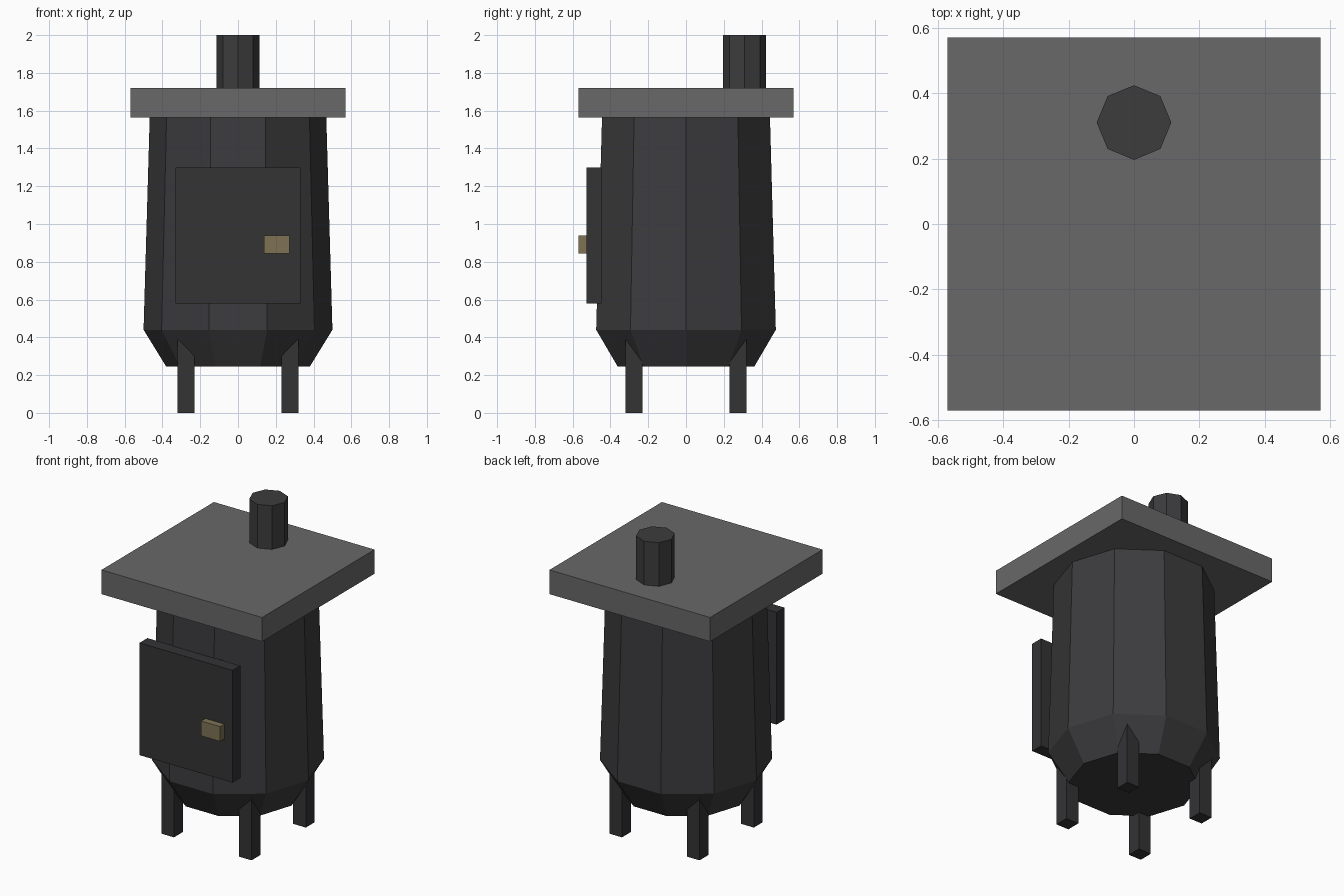
import bpy, bmesh
from math import sin, cos, tau

if "Cube" in bpy.data.objects:
    bpy.data.objects.remove(bpy.data.objects["Cube"])


def material(name, rgb):
    mat = bpy.data.materials.new(name)
    mat.diffuse_color = (*rgb, 1)
    mat.use_nodes = True
    mat.node_tree.nodes["Principled BSDF"].inputs["Base Color"].default_value = mat.diffuse_color
    return mat


IRON = material("dark_iron", (0.045, 0.045, 0.048))
DOOR = material("door_iron", (0.033, 0.033, 0.036))
PLATE = material("grey_plate", (0.14, 0.14, 0.14))
BRASS = material("dull_brass", (0.21, 0.17, 0.09))


def add_object(name, bm, mat):
    bmesh.ops.recalc_face_normals(bm, faces=bm.faces)
    mesh = bpy.data.meshes.new(name)
    bm.to_mesh(mesh)
    bm.free()
    mesh.materials.append(mat)
    obj = bpy.data.objects.new(name, mesh)
    bpy.context.collection.objects.link(obj)
    return obj


def box(name, lo, hi, mat):
    bm = bmesh.new()
    bmesh.ops.create_cube(bm, size=1)
    for v in bm.verts:
        v.co = [(a + b) / 2 + c * (b - a) for a, b, c in zip(lo, hi, v.co)]
    return add_object(name, bm, mat)


def turned(name, profile, sides, mat, centre=(0, 0)):
    """Faceted solid from (radius, z) rings, capped at both ends."""
    bm = bmesh.new()
    rings = [[bm.verts.new((centre[0] + r * cos(tau * i / sides),
                            centre[1] + r * sin(tau * i / sides), z))
              for i in range(sides)] for r, z in profile]
    for a, b in zip(rings, rings[1:]):
        for i in range(sides):
            j = (i + 1) % sides
            bm.faces.new((a[i], a[j], b[j], b[i]))
    bm.faces.new(rings[0][::-1])
    bm.faces.new(rings[-1])
    return add_object(name, bm, mat)


# Ten-sided firebox with tapered base
turned("stove_body", [(0.38, 0.245), (0.50, 0.44), (0.467, 1.58)], 10, IRON)

# Square top plate and eight-sided flue
box("top_plate", (-0.57, -0.57, 1.565), (0.57, 0.57, 1.72), PLATE)
turned("flue_pipe", [(0.114, 1.70), (0.114, 2.0)], 8, IRON, (0, 0.31))

# Door and latch handle
box("door", (-0.33, -0.527, 0.58), (0.33, -0.447, 1.30), DOOR)
box("door_handle", (0.137, -0.57, 0.845), (0.272, -0.52, 0.94), BRASS)

# Four legs, tops buried in the base
for side, sx in (("left", -1), ("right", 1)):
    for end, sy in (("front", -1), ("back", 1)):
        x, y = 0.275 * sx, 0.275 * sy
        box(f"{end}_{side}_leg", (x - 0.045, y - 0.045, 0),
            (x + 0.045, y + 0.045, 0.44), DOOR)
